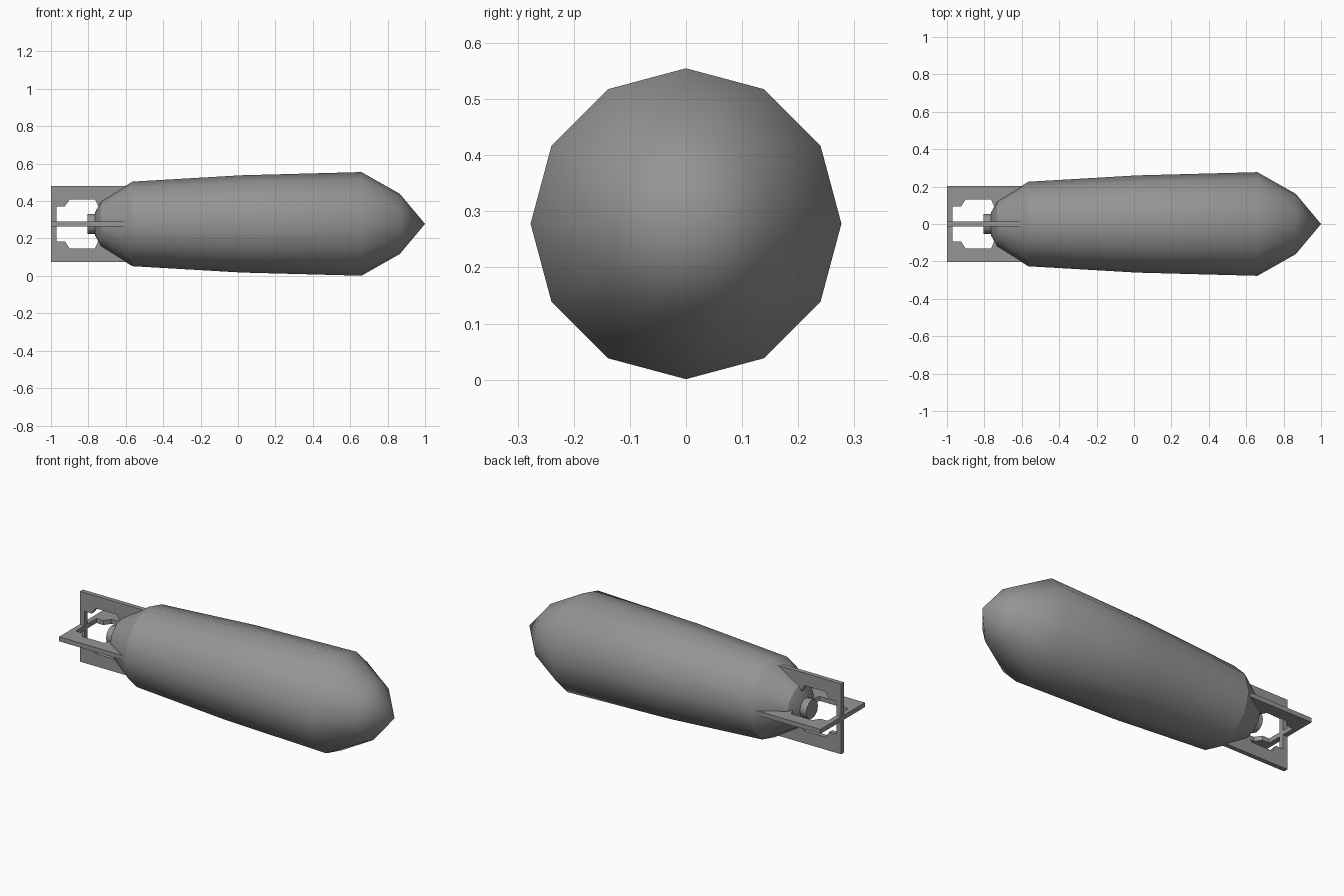
import bpy, bmesh, math

if "Cube" in bpy.data.objects:
    bpy.data.objects.remove(bpy.data.objects["Cube"])

AXIS_Z = 0.278
SIDES = 12

# Dark grey painted metal
metal = bpy.data.materials.new("dark_grey_metal")
metal.diffuse_color = (0.3, 0.3, 0.3, 1)
metal.use_nodes = True
metal.node_tree.nodes["Principled BSDF"].inputs["Base Color"].default_value = metal.diffuse_color


def finish(name, bm, smooth=None):
    bmesh.ops.recalc_face_normals(bm, faces=bm.faces)
    mesh = bpy.data.meshes.new(name)
    bm.to_mesh(mesh)
    bm.free()
    mesh.materials.append(metal)
    ob = bpy.data.objects.new(name, mesh)
    ob.location.z = AXIS_Z
    bpy.context.collection.objects.link(ob)
    if smooth:
        bpy.ops.object.select_all(action='DESELECT')
        bpy.context.view_layer.objects.active = ob
        ob.select_set(True)
        bpy.ops.object.shade_smooth_by_angle(angle=math.radians(smooth),
                                             keep_sharp_edges=True)
    return ob


def lathe(name, profile, smooth, creases=()):
    """Revolve (x, radius) points round the x axis; rings at creases stay sharp."""
    bm = bmesh.new()
    verts = [bm.verts.new((x, 0, r)) for x, r in profile]
    edges = [bm.edges.new(pair) for pair in zip(verts, verts[1:])]
    bmesh.ops.spin(bm, geom=verts + edges, cent=(0, 0, 0), axis=(1, 0, 0),
                   angle=math.tau, steps=SIDES, use_duplicate=False)
    bmesh.ops.remove_doubles(bm, verts=bm.verts, dist=1e-4)
    for e in bm.edges:
        if any(all(abs(v.co.x - x) < 1e-4 for v in e.verts) for x in creases):
            e.smooth = False
    return finish(name, bm, smooth)


def tail_fin(name, horizontal):
    """C-shaped plate: outer outline plus window, mirrored about the axis."""
    half = [(-0.585, 0.203), (-0.585, 0.13), (-0.71, 0.09), (-0.745, 0.09),
            (-0.765, 0.131), (-0.90, 0.131), (-0.925, 0.094), (-0.97, 0.094)]
    outline = [(-1.0, 0.203)] + half
    outline += [(x, -h) for x, h in reversed(half)] + [(-1.0, -0.203)]
    t = 0.013
    bm = bmesh.new()
    if horizontal:
        verts, depth = [bm.verts.new((x, h, -t)) for x, h in outline], (0, 0, 2 * t)
    else:
        verts, depth = [bm.verts.new((x, -t, h)) for x, h in outline], (0, 2 * t, 0)
    face = bm.faces.new(verts)
    ext = bmesh.ops.extrude_face_region(bm, geom=[face], use_keep_orig=True)
    bmesh.ops.translate(bm, vec=depth, verts=[
        g for g in ext['geom'] if isinstance(g, bmesh.types.BMVert)])
    return finish(name, bm)


# Main casing with pointed nose and tapered tail
lathe("bomb_body", [(-0.765, 0), (-0.765, 0.06), (-0.732, 0.122), (-0.565, 0.226),
                    (0.02, 0.26), (0.66, 0.277), (0.865, 0.161), (1.0, 0)], 40,
      creases=(-0.565, -0.732))

# Small plug at the tail end
lathe("tail_plug", [(-0.805, 0), (-0.805, 0.054), (-0.74, 0.054), (-0.74, 0)], 40)

# Crossed tail fins
tail_fin("vertical_fin", False)
tail_fin("horizontal_fin", True)
